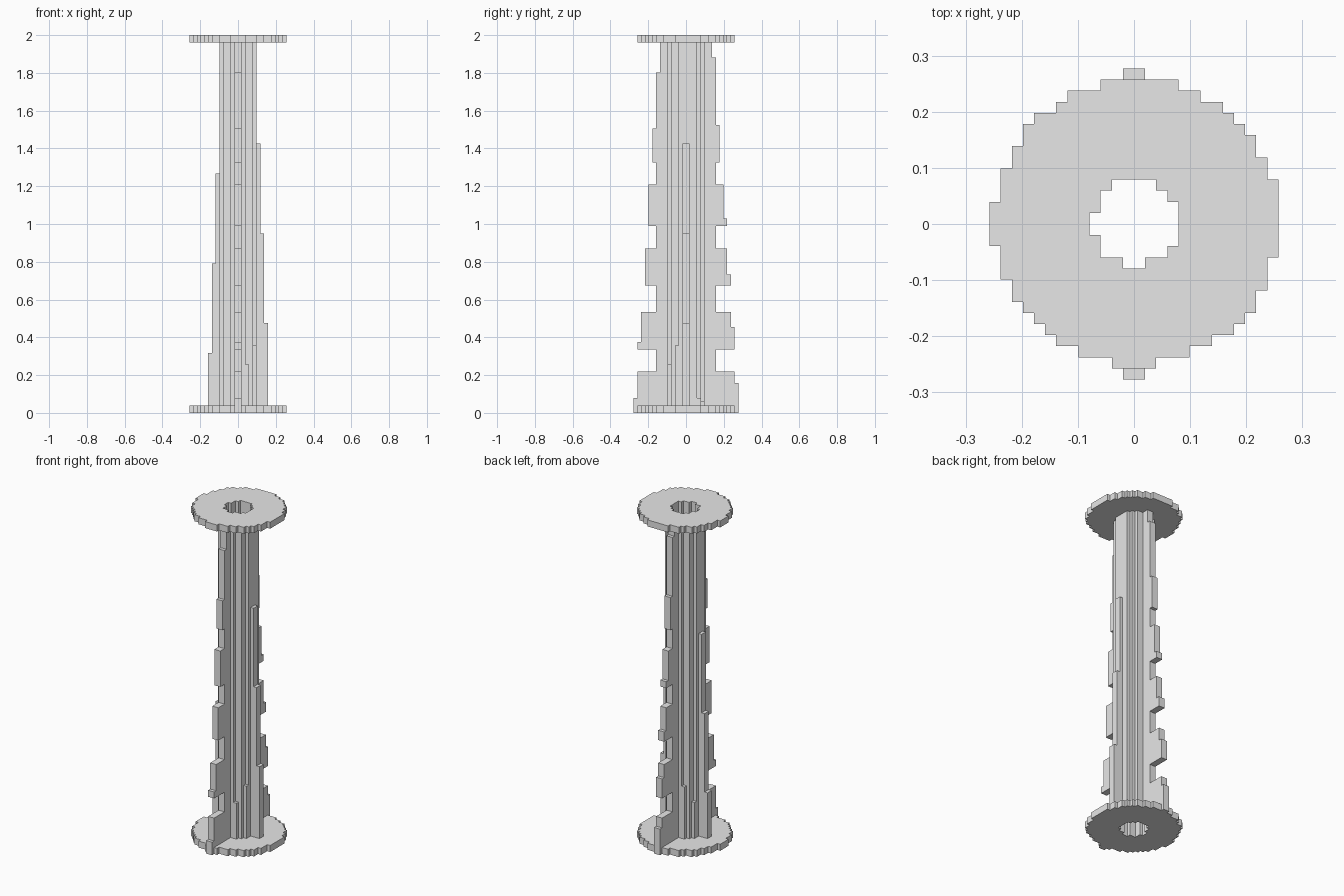
import bpy
import bmesh
from mathutils import Vector

CELL = 2 / 101          # one block
ROWS = 101              # blocks in the full height
RIM = 2                 # blocks in a flange's thickness

cube = bpy.data.objects.get("Cube")
if cube:
    bpy.data.objects.remove(cube, do_unlink=True)

grey = bpy.data.materials.new("light grey")
grey.use_nodes = True
grey.diffuse_color = (0.8, 0.8, 0.8, 1)
grey.node_tree.nodes["Principled BSDF"].inputs["Base Color"].default_value = (0.8, 0.8, 0.8, 1)


def extrude_cells(name, cells, low, high, place):
    """Extrude a set of square cells from low to high; place maps (u, v, w) to x, y, z."""
    cells = set(cells)
    bm = bmesh.new()

    def quad(*corners):
        bm.faces.new([bm.verts.new(Vector(place(*c)) * CELL) for c in corners])

    for u, v in cells:
        for w in (low, high):
            quad((u, v, w), (u + 1, v, w), (u + 1, v + 1, w), (u, v + 1, w))
        sides = {(u - 1, v): ((u, v), (u, v + 1)),
                 (u + 1, v): ((u + 1, v), (u + 1, v + 1)),
                 (u, v - 1): ((u, v), (u + 1, v)),
                 (u, v + 1): ((u, v + 1), (u + 1, v + 1))}
        for neighbour, (a, b) in sides.items():
            if neighbour not in cells:
                quad((*a, low), (*b, low), (*b, high), (*a, high))
    bmesh.ops.remove_doubles(bm, verts=bm.verts, dist=CELL / 100)
    bmesh.ops.recalc_face_normals(bm, faces=bm.faces)
    mesh = bpy.data.meshes.new(name)
    bm.to_mesh(mesh)
    bm.free()
    mesh.materials.append(grey)
    obj = bpy.data.objects.new(name, mesh)
    bpy.context.collection.objects.link(obj)
    return obj


def upright(u, v, w):
    return (u, v, w)


def fill_rows(top, left, right):
    """Cells of a round shape, row by row from the back to the front."""
    return {(i, top - n) for n, (a, b) in enumerate(zip(left, right))
            for i in range(-a, b)}


# Stepped outline of the flanges and the bore
disc = fill_rows(12,
                 [3, 6, 7, 9, 10, 10, 11, 11, 12, 12, 12, 13, 13,
                  13, 13, 12, 12, 12, 11, 11, 10, 9, 8, 7, 5, 2],
                 [4, 6, 8, 9, 10, 11, 11, 12, 12, 13, 13, 13, 13,
                  13, 13, 13, 12, 12, 12, 11, 11, 10, 9, 7, 5, 2])
bore = fill_rows(3, [2, 3, 3, 4, 4, 3, 3, 1], [2, 3, 4, 4, 4, 4, 3, 1])

extrude_cells("base_flange", disc - bore, 0, RIM, upright)
extrude_cells("top_flange", disc - bore, ROWS - RIM, ROWS, upright)

# Hollow shaft
shaft = {(i, j) for i in range(-5, 5) for j in range(-5, 5)
         if (i + 0.5) ** 2 + (j + 0.5) ** 2 < 25}
shaft |= {(4, 2), (2, 4)}
extrude_cells("shaft", shaft - bore, RIM, ROWS - RIM, upright)

# Short posts filling the corners near the foot
posts = {(4, -3): 18, (2, -5): 13, (-5, 2): 13, (-3, 4): 18, (4, 3): 4, (3, 4): 3}
for cell, height in posts.items():
    extrude_cells("foot_post", {cell}, RIM, height, upright)


# Tapering fins, two blocks thick
def fin(name, reach, first_step, step, place, notched):
    cells = set()
    for row in range(ROWS - RIM):
        drop = 0 if row < first_step else int((row - first_step) / step) + 1
        depth = reach - drop
        # regular slots cut the deep fins back to a common core
        if notched and any(a <= row < a + 6 + (a == 27) for a in (11, 27, 44, 61, 77)):
            depth = min(depth, 8)
        cells |= {(d, row) for d in range(5, depth)}
    extrude_cells(name, cells, -1, 1, place)


fin("front_fin", 14, 4, 14.4, lambda d, row, w: (w, -d, row), True)
fin("back_fin", 14, 8, 14.5, lambda d, row, w: (w, d, row), True)
fin("left_fin", 8, 24, 24, lambda d, row, w: (d, w, row), False)
fin("right_fin", 8, 16, 24, lambda d, row, w: (-d, w, row), False)
